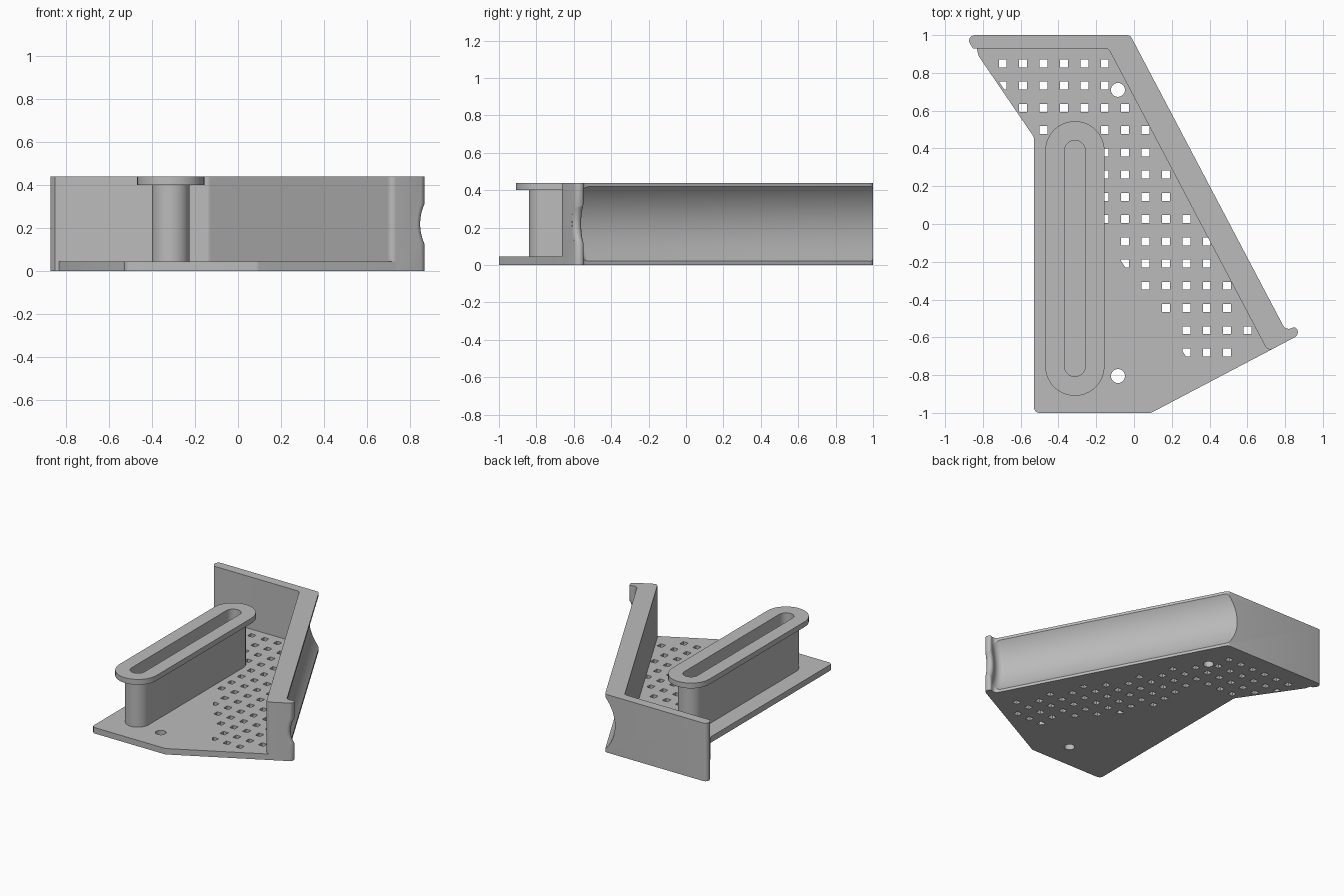
import bpy, bmesh, math
from mathutils import Vector, Matrix

if "Cube" in bpy.data.objects:
    bpy.data.objects.remove(bpy.data.objects["Cube"])

grey = bpy.data.materials.new("grey plastic")
grey.diffuse_color = (0.5, 0.5, 0.5, 1)
grey.use_nodes = True
grey.node_tree.nodes["Principled BSDF"].inputs["Base Color"].default_value = grey.diffuse_color

# Slanted wall frame: N points out of the wall, T runs along it to the front
N = Vector((0.885, 0.466))
T = Vector((0.466, -0.885))


def slant(offset, along):
    return tuple(N * offset + T * along)


def rounded(corners, steps=6):
    """Polygon from (point, radius) pairs, with arcs at rounded corners."""
    out = []
    for i, (p, r) in enumerate(corners):
        p = Vector(p)
        if r == 0:
            out.append(p)
            continue
        a = (Vector(corners[i - 1][0]) - p).normalized()
        b = (Vector(corners[(i + 1) % len(corners)][0]) - p).normalized()
        half = a.angle(b) / 2
        centre = p + (a + b).normalized() * r / math.sin(half)
        reach = r / math.tan(half)
        u, v = p + a * reach - centre, p + b * reach - centre
        sweep = u.angle_signed(v)
        for k in range(steps + 1):
            out.append(centre + Matrix.Rotation(-sweep * k / steps, 2) @ u)
    return out


def stadium(radius, steps=20):
    cx, cy, half = -0.313, -0.1825, 0.57
    pts = []
    for end in (1, -1):
        for k in range(steps + 1):
            a = math.pi * k / steps
            pts.append(Vector((cx + end * radius * math.cos(a),
                               cy + end * (half + radius * math.sin(a)))))
    return pts


def circle(x, y, r, n=24):
    return [Vector((x + r * math.cos(math.tau * k / n), y + r * math.sin(math.tau * k / n)))
            for k in range(n)]


def clip(poly, normal, limit):
    """Keep the part of a convex polygon where p . normal < limit."""
    out = []
    for i, q in enumerate(poly):
        p = poly[i - 1]
        dp, dq = p.dot(normal) - limit, q.dot(normal) - limit
        if dp * dq < 0:
            out.append(p.lerp(q, dp / (dp - dq)))
        if dq <= 0:
            out.append(q)
    return out


def activate(ob):
    bpy.ops.object.select_all(action='DESELECT')
    ob.select_set(True)
    bpy.context.view_layer.objects.active = ob


def prism(name, loops, z0, z1):
    """Extrude an outline with holes from z0 to z1."""
    cu = bpy.data.curves.new(name, 'CURVE')
    cu.dimensions, cu.fill_mode, cu.extrude = '2D', 'BOTH', (z1 - z0) / 2
    for loop in loops:
        sp = cu.splines.new('POLY')
        sp.points.add(len(loop) - 1)
        for pt, p in zip(sp.points, loop):
            pt.co = (p[0], p[1], 0, 1)
        sp.use_cyclic_u = True
    ob = bpy.data.objects.new(name, cu)
    bpy.context.collection.objects.link(ob)
    activate(ob)
    bpy.ops.object.convert(target='MESH')
    ob = bpy.context.object
    me = ob.data
    bm = bmesh.new()
    bm.from_mesh(me)
    bmesh.ops.translate(bm, verts=bm.verts, vec=(0, 0, (z0 + z1) / 2))
    bmesh.ops.remove_doubles(bm, verts=bm.verts, dist=1e-5)
    bmesh.ops.recalc_face_normals(bm, faces=bm.faces)
    bm.to_mesh(me)
    bm.free()
    me.materials.clear()
    me.materials.append(grey)
    return ob


def smooth(ob):
    activate(ob)
    bpy.ops.object.shade_smooth_by_angle(angle=math.radians(30))


# Perforated base plate
DIAG = Vector((-0.827, -0.563))
diag_limit = DIAG.dot(Vector((-0.53, 0.46)))
plate_outline = rounded([((-0.53, -1), 0.03), ((0.09, -1), 0.03), (slant(0.40, 0.927), 0),
                         ((-0.053, 0.96), 0), ((-0.84, 0.96), 0), ((-0.823, 0.89), 0),
                         ((-0.53, 0.46), 0.03)])
screws = [Vector((-0.085, 0.71)), Vector((-0.085, -0.805))]
holes = [circle(s.x, s.y, 0.037) for s in screws]
h = 0.021
for row in range(16):
    for col in range(13):
        c = Vector((-0.695 + 0.108 * col, 0.85 - 0.1177 * row))
        under_post = abs(c.x + 0.313) < 0.1 and -0.86 < c.y < 0.476
        near_screw = any((c - s).length < 0.06 for s in screws)
        if (under_post or near_screw or c.x < -0.5 and c.y < 0.55 or c.dot(T) > 0.86
                or c.dot(N) > 0.305 or c.dot(DIAG) > diag_limit - 0.01):
            continue
        sq = [c + Vector(d) for d in ((-h, -h), (h, -h), (h, h), (-h, h))]
        sq = clip(clip(sq, N, 0.313), DIAG, diag_limit - 0.012)
        holes.append(sq)
base_plate = prism("base_plate", [plate_outline] + holes, 0, 0.045)
smooth(base_plate)

# Bent wall with an end lip
wall_outline = rounded([((-0.90, 1), 0.03), ((-0.852, 0.93), 0), ((-0.136, 0.93), 0.03),
                        (slant(0.313, 0.927), 0.03), (slant(0.504, 0.927), 0.03),
                        (slant(0.504, 0.877), 0.018), (slant(0.448, 0.877), 0.035),
                        ((-0.02, 1), 0.03)])
wall = prism("bent_wall", [wall_outline], 0, 0.44)

# Round trough cutter: spun profile of (distance along wall, radius)
profile = [(-1.3, 0), (-1.3, 0.306)]
for k in range(9):
    a = math.pi / 2 * k / 8
    profile.append((0.827 + 0.05 * math.sin(a), 0.256 + 0.05 * math.cos(a)))
for k in range(13):
    a = math.pi * k / 12
    profile.append((0.902 - 0.025 * math.cos(a), 0.225 - 0.025 * math.sin(a)))
profile += [(1.1, 0.225), (1.1, 0)]
bm = bmesh.new()
axis = Vector((T.x, T.y, 0)).normalized()
out = Vector((N.x, N.y, 0)).normalized()
centre = out * 0.68 + Vector((0, 0, 0.22))
verts = [bm.verts.new(centre + axis * t + out * r) for t, r in profile]
edges = [bm.edges.new(pair) for pair in zip(verts, verts[1:])]
bmesh.ops.spin(bm, geom=verts + edges, cent=centre, axis=axis, angle=math.tau, steps=96)
bmesh.ops.remove_doubles(bm, verts=bm.verts, dist=1e-5)
bmesh.ops.recalc_face_normals(bm, faces=bm.faces)
me = bpy.data.meshes.new("trough_cutter")
bm.to_mesh(me)
bm.free()
me.materials.append(grey)
cutter = bpy.data.objects.new("trough_cutter", me)
bpy.context.collection.objects.link(cutter)
cutter.hide_render = True
mod = wall.modifiers.new("trough", 'BOOLEAN')
mod.operation, mod.solver, mod.object = 'DIFFERENCE', 'EXACT', cutter
activate(wall)
bpy.ops.object.modifier_apply(modifier=mod.name)
bpy.data.objects.remove(cutter)
smooth(wall)

# Slotted winding post with a wider rim
slot = stadium(0.055)
smooth(prism("slotted_post", [stadium(0.088), slot], 0.04, 0.40))
smooth(prism("post_rim", [stadium(0.157), slot], 0.40, 0.44))
